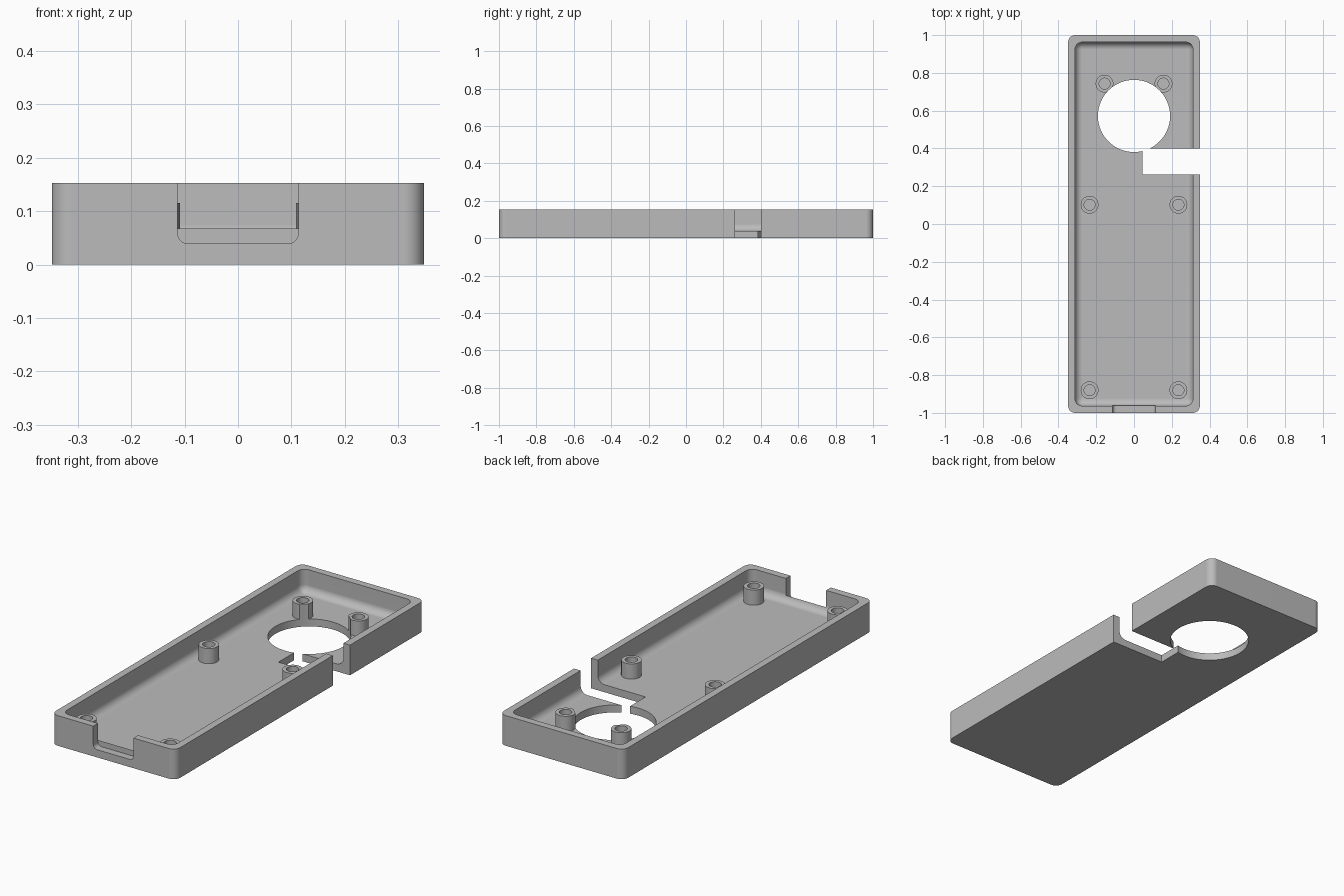
import bpy
import bmesh
import math
from mathutils import Matrix, Vector

default = bpy.data.objects.get("Cube")
if default:
    bpy.data.objects.remove(default, do_unlink=True)

# Overall dimensions
HALF_X, HALF_Y, HEIGHT = 0.349, 1.0, 0.153
WALL = 0.037
FLOOR = 0.038
ROUND = 0.038
POST_TOP = 0.115
TALL = 0.3
POSTS = [(sx * x, y) for x, y in ((0.156, 0.743), (0.235, 0.102), (0.235, -0.88))
         for sx in (-1, 1)]

grey = bpy.data.materials.new("plain grey")
grey.use_nodes = True
colour = (0.5, 0.5, 0.5, 1)
grey.diffuse_color = colour
grey.node_tree.nodes["Principled BSDF"].inputs["Base Color"].default_value = colour


def finish(name, bm):
    bmesh.ops.recalc_face_normals(bm, faces=bm.faces)
    mesh = bpy.data.meshes.new(name)
    bm.to_mesh(mesh)
    bm.free()
    mesh.materials.append(grey)
    obj = bpy.data.objects.new(name, mesh)
    bpy.context.collection.objects.link(obj)
    return obj


def box(name, low, high, rounded=None, radius=ROUND):
    """Box between two corners; edges chosen by the rule are rounded."""
    low, high = Vector(low), Vector(high)
    bm = bmesh.new()
    bmesh.ops.create_cube(bm, size=1)
    for v in bm.verts:
        v.co = (low + high) / 2 + v.co * (high - low)
    if rounded:
        edges = [e for e in bm.edges if rounded(e.verts[0].co, e.verts[1].co)]
        bmesh.ops.bevel(bm, geom=edges, offset=radius, segments=8,
                        profile=0.5, affect='EDGES')
    return finish(name, bm)


def cylinders(name, centres, radius, z0, z1, sides):
    bm = bmesh.new()
    for x, y in centres:
        bmesh.ops.create_cone(bm, cap_ends=True, segments=sides, radius1=radius,
                              radius2=radius, depth=z1 - z0,
                              matrix=Matrix.Translation((x, y, (z0 + z1) / 2)))
    return finish(name, bm)


def combine(target, tool, operation):
    mod = target.modifiers.new(tool.name, 'BOOLEAN')
    mod.operation = operation
    mod.solver = 'EXACT'
    mod.object = tool
    bpy.context.view_layer.objects.active = target
    bpy.ops.object.modifier_apply(modifier=mod.name)
    bpy.data.objects.remove(tool, do_unlink=True)


def upright(a, b):
    return abs(a.z - b.z) > 0.01


def below_rim(a, b):
    return min(a.z, b.z) < HEIGHT


def low_lengthwise(a, b):
    return abs(a.y - b.y) > 0.01 and max(a.z, b.z) < HEIGHT


# Outer block with rounded upright corners, hollowed with filleted edges
tray = box("tray", (-HALF_X, -HALF_Y, 0), (HALF_X, HALF_Y, HEIGHT), upright)
in_x, in_y = HALF_X - WALL, HALF_Y - WALL
combine(tray, box("cavity", (-in_x, -in_y, FLOOR), (in_x, in_y, TALL), below_rim),
        'DIFFERENCE')

# Six hollow screw posts
combine(tray, cylinders("screw_posts", POSTS, 0.047, 0.02, POST_TOP, 48), 'UNION')
combine(tray, cylinders("screw_holes", POSTS, 0.029, 0.04, TALL, 40), 'DIFFERENCE')

# Round opening through the floor, and the slot from the left side
combine(tray, cylinders("round_opening", [(0, 0.572)], 0.191, -0.1, TALL, 96),
        'DIFFERENCE')
combine(tray, box("side_slot", (0.044, 0.262, -0.1), (0.5, 0.4, TALL)), 'DIFFERENCE')

# Front wall notch with rounded lower corners, leaving the inner fillet
combine(tray, box("front_notch", (-0.113, -1.1, 0.039), (0.113, -in_y + 0.001, TALL),
                  low_lengthwise, 0.02), 'DIFFERENCE')

# Smooth shading on curved walls, crisp elsewhere
bpy.ops.object.select_all(action='DESELECT')
tray.select_set(True)
bpy.context.view_layer.objects.active = tray
bpy.ops.object.shade_smooth_by_angle(angle=math.radians(30))
weighted = tray.modifiers.new("even shading", 'WEIGHTED_NORMAL')
weighted.keep_sharp = True
